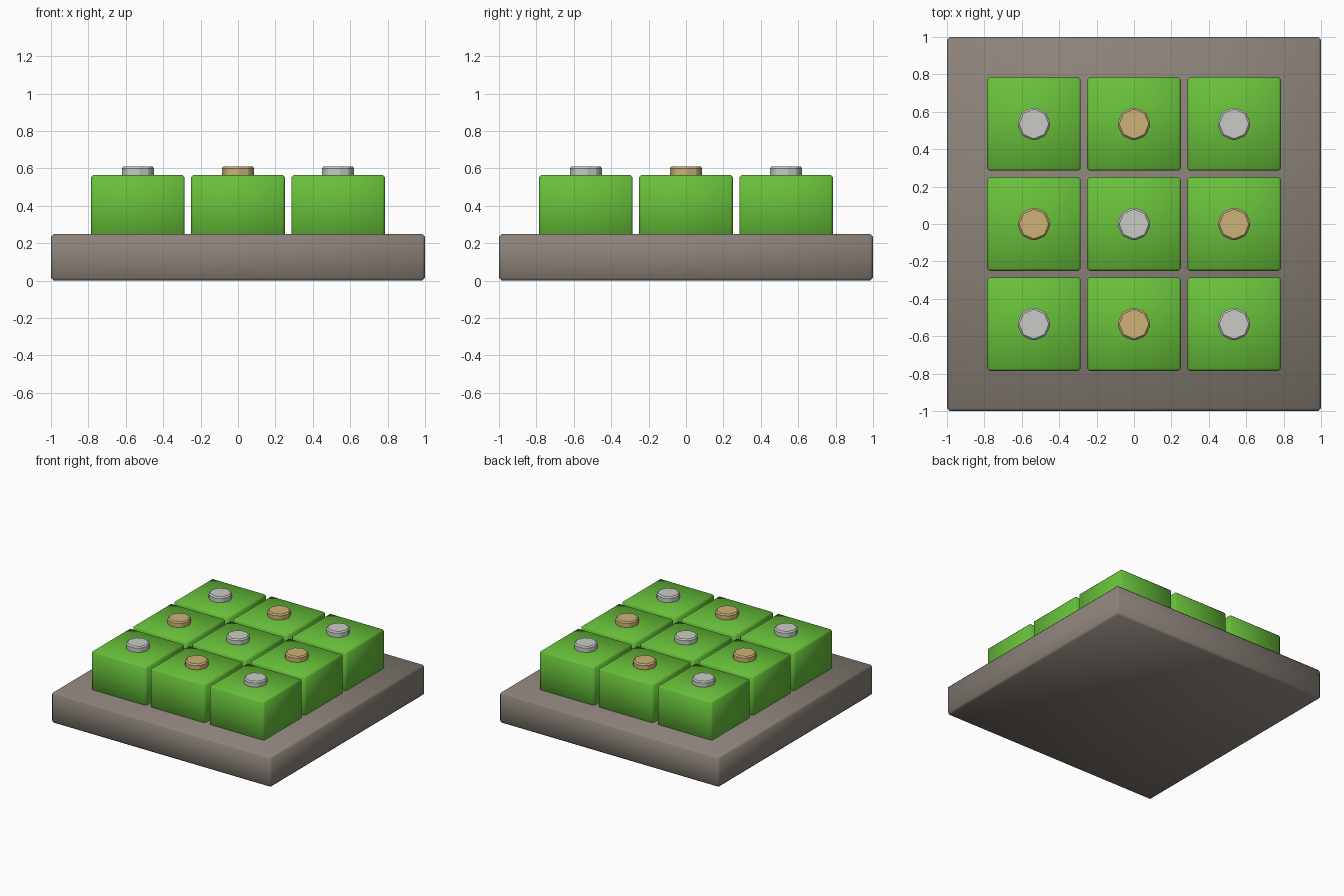
import bpy, bmesh, math
from mathutils import Matrix

if "Cube" in bpy.data.objects:
    bpy.data.objects.remove(bpy.data.objects["Cube"])


def lin(c):
    c /= 255
    return c / 12.92 if c <= 0.04045 else ((c + 0.055) / 1.055) ** 2.4


def material(name, rgb):
    m = bpy.data.materials.new(name)
    m.diffuse_color = (*[lin(c) for c in rgb], 1)
    m.use_nodes = True
    m.node_tree.nodes["Principled BSDF"].inputs["Base Color"].default_value = m.diffuse_color
    return m


stone = material("warm grey", (140, 131, 122))
green = material("leaf green", (104, 192, 58))
silver = material("light grey", (202, 202, 198))
tan = material("tan", (205, 178, 120))


def finish(name, bm, mat, loc, bevel):
    # one-step rounded edges, smooth shaded
    bmesh.ops.bevel(bm, geom=bm.edges[:], offset=bevel, segments=1,
                    affect='EDGES', profile=0.5)
    bmesh.ops.recalc_face_normals(bm, faces=bm.faces[:])
    me = bpy.data.meshes.new(name)
    bm.to_mesh(me)
    bm.free()
    me.materials.append(mat)
    ob = bpy.data.objects.new(name, me)
    ob.location = loc
    bpy.context.collection.objects.link(ob)
    return ob


def box(name, size, loc, mat, bevel):
    bm = bmesh.new()
    bmesh.ops.create_cube(bm, size=1, matrix=Matrix.Diagonal((*size, 1)))
    ob = finish(name, bm, mat, loc, bevel)
    ob.data.shade_smooth()


def stud(name, r, h, loc, mat, bevel):
    bm = bmesh.new()
    bmesh.ops.create_cone(bm, cap_ends=True, segments=8,
                          radius1=r, radius2=r, depth=h)
    finish(name, bm, mat, loc, bevel)


# Base slab
box("base_slab", (2, 2, 0.25), (0, 0, 0.125), stone, 0.015)

# Grid of blocks, each with an octagonal stud, colours alternating
PITCH = 0.535
for i in (-1, 0, 1):
    for j in (-1, 0, 1):
        x, y = i * PITCH, j * PITCH
        tag = f"{i + 2}_{j + 2}"
        box(f"block_{tag}", (0.5, 0.5, 0.33), (x, y, 0.4), green, 0.012)
        mat = silver if (i + j) % 2 == 0 else tan
        stud(f"stud_{tag}", 0.09, 0.06, (x, y, 0.58), mat, 0.01)
